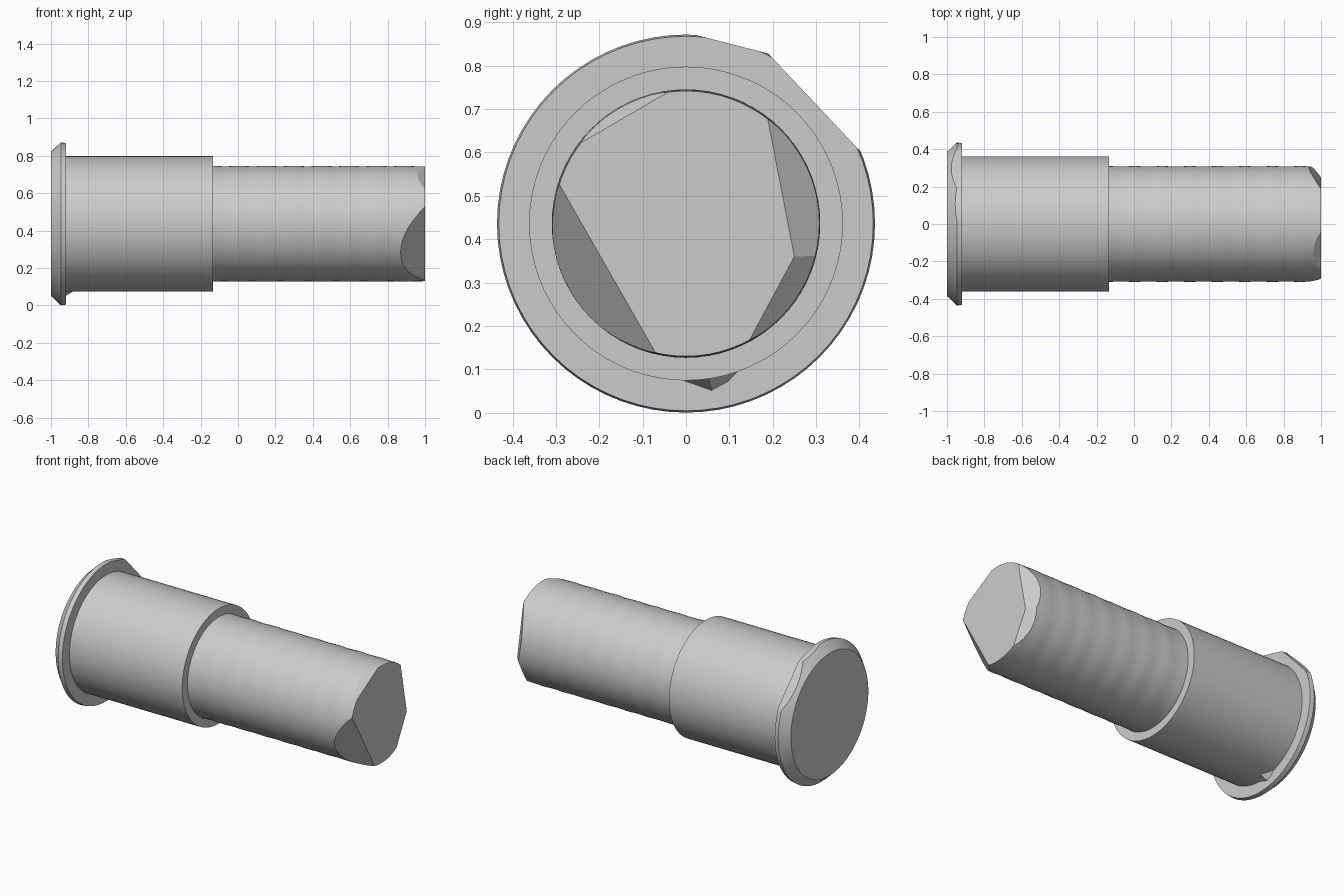
import bpy
import bmesh
import math
from mathutils import Vector

cube = bpy.data.objects.get("Cube")
if cube:
    bpy.data.objects.remove(cube, do_unlink=True)

AXIS_Z = 0.436
SIDES = 72

grey = bpy.data.materials.new("light grey")
grey.use_nodes = True
grey.diffuse_color = (0.6, 0.6, 0.6, 1)
grey.node_tree.nodes["Principled BSDF"].inputs["Base Color"].default_value = (0.6, 0.6, 0.6, 1)


def lathe(profile):
    """Solid of revolution around the long axis from (x, radius) pairs."""
    bm = bmesh.new()
    rings = []
    for x, r in profile:
        rings.append([bm.verts.new((x, r * math.cos(a), AXIS_Z + r * math.sin(a)))
                      for a in (2 * math.pi * i / SIDES for i in range(SIDES))])
    for lo, hi in zip(rings, rings[1:]):
        for i in range(SIDES):
            j = (i + 1) % SIDES
            bm.faces.new((lo[i], lo[j], hi[j], hi[i]))
    bm.faces.new(rings[0][::-1])
    bm.faces.new(rings[-1])
    return bm


def clip(bm, a, b, c):
    """Slice off the side of plane abc away from the axis and cap the cut."""
    a, b, c = Vector(a), Vector(b), Vector(c)
    n = (b - a).cross(c - a).normalized()
    if n.dot(Vector((a.x, 0, AXIS_Z)) - a) > 0:
        n = -n
    res = bmesh.ops.bisect_plane(bm, geom=bm.verts[:] + bm.edges[:] + bm.faces[:],
                                 dist=1e-5, plane_co=a, plane_no=n, clear_outer=True)
    edges = [g for g in res["geom_cut"] if isinstance(g, bmesh.types.BMEdge) and g.is_boundary]
    bmesh.ops.holes_fill(bm, edges=edges, sides=0)


def finish(bm, name):
    bmesh.ops.recalc_face_normals(bm, faces=bm.faces[:])
    me = bpy.data.meshes.new(name)
    bm.to_mesh(me)
    bm.free()
    me.materials.append(grey)
    ob = bpy.data.objects.new(name, me)
    bpy.context.collection.objects.link(ob)
    bpy.ops.object.select_all(action="DESELECT")
    ob.select_set(True)
    bpy.context.view_layer.objects.active = ob
    bpy.ops.object.shade_smooth_by_angle(angle=math.radians(25))
    return ob


# Bevelled end flange with two worn flats on its rim
flange = lathe([(-1, 0.385), (-0.947, 0.436), (-0.92, 0.432)])
for (y0, z0), (y1, z1) in (((0.02, 0.872), (0.19, 0.828)), ((0.19, 0.828), (0.40, 0.605))):
    clip(flange, (-1, y0, z0), (-1, y1, z1), (-0.9, y0, z0))
finish(flange, "end_flange")

# Wide sleeve
finish(lathe([(-0.94, 0.362), (-0.135, 0.362)]), "wide_sleeve")

# Narrow rod with faint ripples along its length
steps = 56
rod = lathe([(-0.18 + 1.18 * i / steps,
              0.3085 + 0.0012 * math.sin(i * 0.9) if i < steps else 0.306)
             for i in range(steps + 1)])

# Chipped facets at the rod tip: chord ends on the tip face and depth in x
for (y0, z0), (y1, z1), depth in (
        ((-0.30, 0.54), (-0.06, 0.12), 0.87),
        ((0.19, 0.67), (0.25, 0.36), 0.935),
        ((0.25, 0.36), (0.14, 0.155), 0.95),
        ((-0.255, 0.615), (-0.04, 0.74), 0.955)):
    out = Vector((z1 - z0, y0 - y1)).normalized()
    if out.dot(Vector((y0, z0 - AXIS_Z))) < 0:
        out = -out
    back = (depth, out.x * 0.309, AXIS_Z + out.y * 0.309)
    clip(rod, (1, y0, z0), (1, y1, z1), back)
finish(rod, "narrow_rod")

# Small burr under the sleeve where it meets the flange
burr = bmesh.new()
for p in ((-0.925, -0.03, 0.08), (-0.925, 0.06, 0.048), (-0.925, 0.10, 0.07),
          (-0.925, 0.14, 0.11), (-0.87, 0.05, 0.082)):
    burr.verts.new(p)
bmesh.ops.convex_hull(burr, input=burr.verts[:])
finish(burr, "flange_burr")
